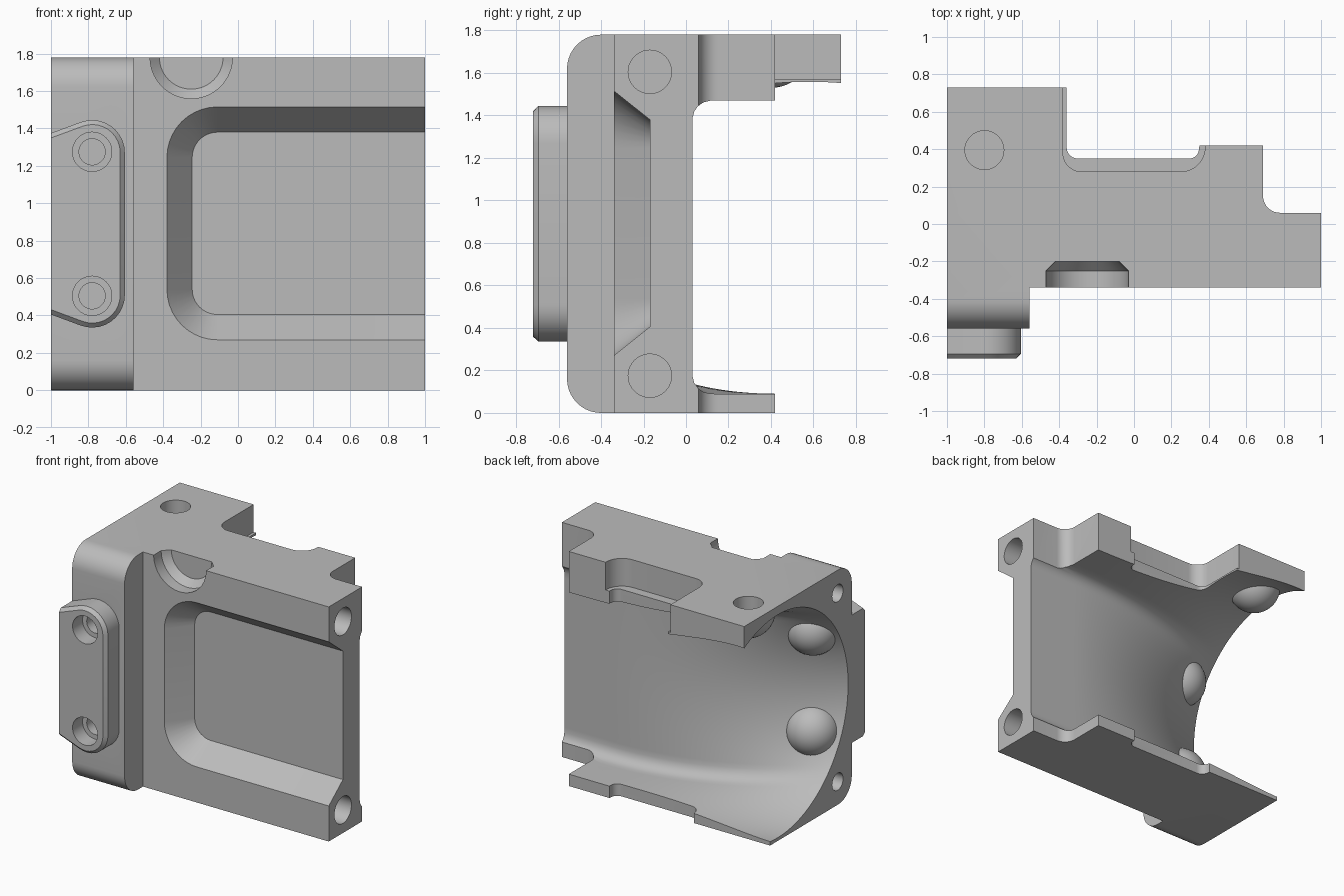
import bpy, bmesh, math
from mathutils import Vector, Matrix

if "Cube" in bpy.data.objects:
    bpy.data.objects.remove(bpy.data.objects["Cube"], do_unlink=True)

grey = bpy.data.materials.new("plain_grey")
grey.use_nodes = True
grey.diffuse_color = (0.5, 0.5, 0.5, 1)
grey.node_tree.nodes["Principled BSDF"].inputs["Base Color"].default_value = (0.5, 0.5, 0.5, 1)


def finish(name, bm):
    bmesh.ops.recalc_face_normals(bm, faces=bm.faces)
    mesh = bpy.data.meshes.new(name)
    bm.to_mesh(mesh)
    bm.free()
    mesh.materials.append(grey)
    obj = bpy.data.objects.new(name, mesh)
    bpy.context.collection.objects.link(obj)
    return obj


def loft(name, rings):
    """Skin a list of equal-length rings and cap both ends."""
    bm = bmesh.new()
    rows = [[bm.verts.new(p) for p in ring] for ring in rings]
    n = len(rows[0])
    for a, b in zip(rows, rows[1:]):
        for i in range(n):
            j = (i + 1) % n
            bm.faces.new((a[i], a[j], b[j], b[i]))
    bm.faces.new(rows[0])
    bm.faces.new(rows[-1][::-1])
    return finish(name, bm)


def rounded(corners, steps=10):
    """Outline from (u, v, radius) corners, with filleted corners."""
    out = []
    for i, (u, v, r) in enumerate(corners):
        p = Vector((u, v))
        if r == 0:
            out.append(p)
            continue
        a = (Vector(corners[i - 1][:2]) - p).normalized()
        b = (Vector(corners[(i + 1) % len(corners)][:2]) - p).normalized()
        half = a.angle(b) / 2
        centre = p + (a + b).normalized() * r / math.sin(half)
        start = p + a * r / math.tan(half) - centre
        end = p + b * r / math.tan(half) - centre
        sweep = start.angle_signed(end)
        for k in range(steps + 1):
            out.append(centre + Matrix.Rotation(-sweep * k / steps, 2) @ start)
    return out


def on_z(outline, z):
    return [(p.x, p.y, z) for p in outline]


def on_y(outline, y):
    return [(p.x, y, p.y) for p in outline]


def on_x(outline, x):
    return [(x, p.x, p.y) for p in outline]


def turned(name, start, axis, profile, steps=40):
    """Round shape along an axis from (distance, radius) pairs."""
    start, axis = Vector(start), Vector(axis)
    side = axis.orthogonal().normalized()
    up = axis.cross(side)
    angles = [math.tau * k / steps for k in range(steps)]
    return loft(name, [[start + axis * d + (side * math.cos(a) + up * math.sin(a)) * r
                        for a in angles] for d, r in profile])


def combine(target, tool, operation="DIFFERENCE"):
    mod = target.modifiers.new("shape", "BOOLEAN")
    mod.operation, mod.solver, mod.object = operation, "EXACT", tool
    tool.hide_render = True
    bpy.context.view_layer.objects.active = target
    bpy.ops.object.modifier_apply(modifier=mod.name)
    bpy.data.objects.remove(tool, do_unlink=True)


HEIGHT = 1.78

# Main block from its plan outline
plan = rounded([(-1, -.56, 0), (-.56, -.56, 0), (-.56, -.34, 0), (1, -.34, 0), (1, .06, 0),
                (.69, .06, .09), (.69, .42, 0), (.35, .42, 0), (.34, .35, .05),
                (-.36, .35, .06), (-.36, .73, 0), (-1, .73, 0)])
body = loft("housing", [on_z(plan, 0), on_z(plan, HEIGHT)])

# Rounded upper and lower front edges
side = rounded([(-.56, 0, .16), (2, 0, 0), (2, HEIGHT, 0), (-.56, HEIGHT, .16)])
combine(body, loft("side_profile", [on_x(side, -1.5), on_x(side, 1.5)]), "INTERSECT")

# Deeper rear notch in the upper flange
notch = rounded([(-.38, .28, .1), (.38, .28, .13), (.38, .9, 0), (-.38, .9, 0)])
combine(body, loft("notch_cutter", [on_z(notch, 1.57), on_z(notch, 2)]))

# Shorter lower flange
rear = rounded([(-1.2, .42, 0), (.3, .42, 0), (.3, 1, 0), (-1.2, 1, 0)])
combine(body, loft("rear_cutter", [on_z(rear, -.2), on_z(rear, .8)]))

# Front mounting pad with chamfered rim
def pad_outline(x, inset):
    low = .405 + inset
    tip = low - .37 * (x + 1)
    r = .175 - inset
    return rounded([(-1, low, 0), (x, tip, r), (x, HEIGHT - tip, r), (-1, HEIGHT - low, 0)])

pad = loft("mounting_pad", [on_y(pad_outline(-.605, 0), -.55), on_y(pad_outline(-.605, 0), -.695),
                            on_y(pad_outline(-.63, .026), -.72)])
combine(body, pad, "UNION")

# Cavity: rounded square at one end flowing into a circle at the other
def cavity_ring(x, count=192, h=.69, r=.09, bore=.845):
    t = max(0, (.6 - x) / 1.6) ** 2
    flat = h - r
    ring = []
    for k in range(count):
        a = math.tau * k / count
        c, s = math.cos(a), math.sin(a)
        big, small = max(abs(c), abs(s)), min(abs(c), abs(s))
        d = h / big
        if d * small > flat:
            m = flat * (big + small)
            d = m + math.sqrt(m * m - 2 * flat * flat + r * r)
        radius = d + (bore - d) * t
        ring.append((x, .72 - .39 * t + c * radius, .78 + .09 * t + s * radius))
    return ring

xs = [1.03, .6] + [.6 - 1.62 * k / 24 for k in range(1, 25)]
cavity = loft("cavity_cutter", [cavity_ring(x) for x in xs])

# Domes left standing in the cavity behind the screw holes
for spot in ((-.78, -.41, .505), (-.78, -.41, 1.275), (-.8, .4, 1.72)):
    bm = bmesh.new()
    bmesh.ops.create_uvsphere(bm, u_segments=40, v_segments=24, radius=.19,
                              matrix=Matrix.Translation(spot))
    combine(cavity, finish("screw_dome", bm))
combine(body, cavity)

# Front pocket with sloping walls, open at the end
def pocket_outline(g):
    return rounded([(-.38 + g, .27 + g, .27 - g), (1.2, .27 + g, 0),
                    (1.2, 1.515 - g, 0), (-.38 + g, 1.515 - g, .27 - g)])

combine(body, loft("pocket_cutter", [on_y(pocket_outline(-.02), -.365), on_y(pocket_outline(.135), -.17)]))

# Half-round recess in the upper front edge
combine(body, turned("recess_cutter", (-.25, -.4, HEIGHT), (0, 1, 0),
                     [(0, .22), (.15, .22), (.2, .17)], 64))

# Holes in the pad, both ends and the top
for z in (.505, 1.275):
    combine(body, turned("pad_hole", (-.78, -.8, z), (0, 1, 0),
                         [(0, .105), (.2, .105), (.2, .07), (.42, .07)]))
for z in (.175, 1.605):
    combine(body, turned("end_hole", (1.1, -.17, z), (-1, 0, 0), [(0, .102), (.5, .102)]))
    combine(body, turned("bore_end_hole", (-1.1, -.39, z), (1, 0, 0), [(0, .065), (.35, .065)]))
combine(body, turned("top_hole", (-.8, .395, 1.9), (0, 0, -1), [(0, .104), (.25, .104)]))

# Shading
bpy.ops.object.select_all(action="DESELECT")
body.select_set(True)
bpy.context.view_layer.objects.active = body
bpy.ops.object.shade_smooth_by_angle(angle=math.radians(30))
